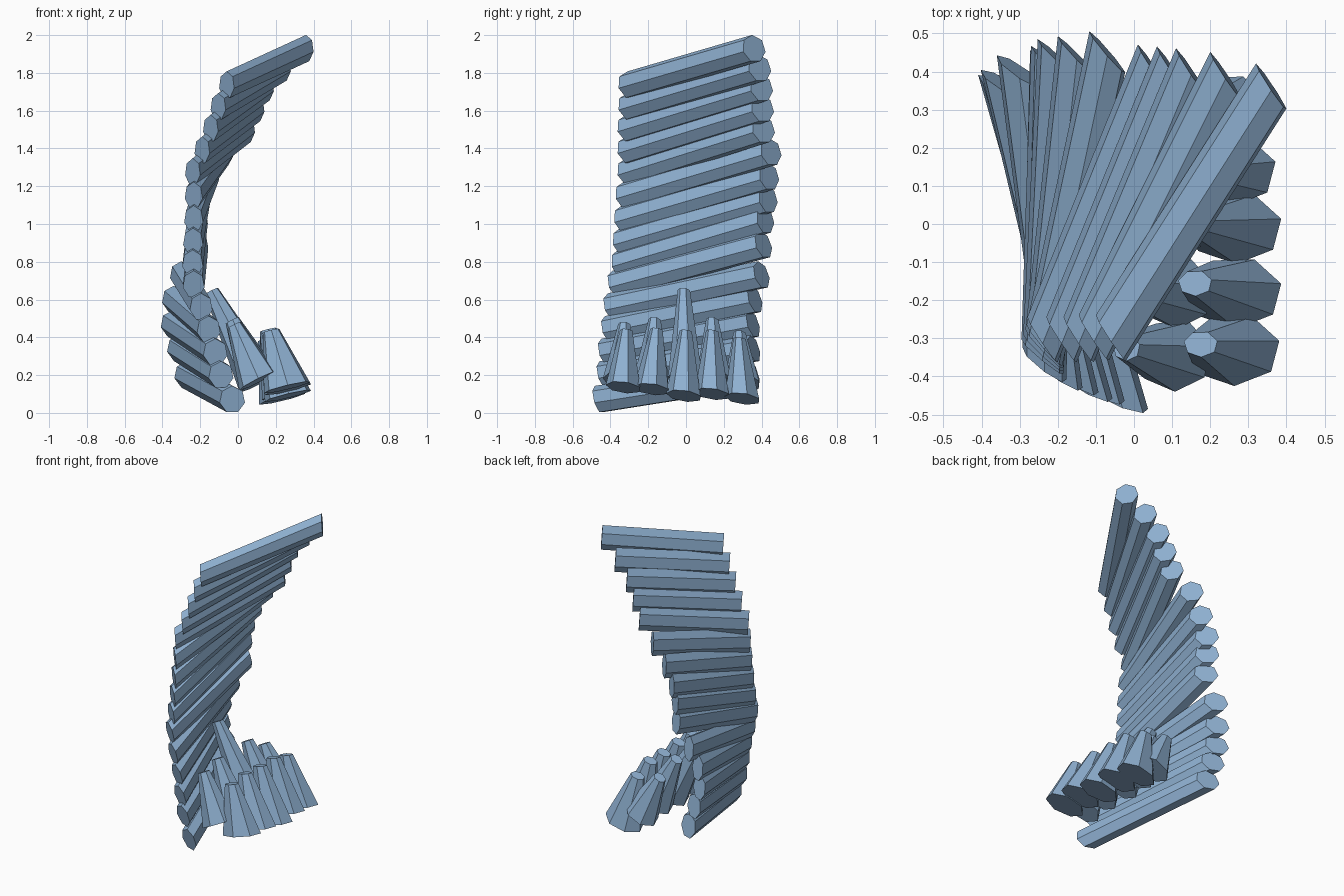
import bpy, bmesh, math
from mathutils import Vector as V

mat = bpy.data.materials.new("slate blue")
mat.diffuse_color = (0.27, 0.43, 0.63, 1)
SIDES = 7


def ring(c, u, v, phase):
    angs = [phase + math.tau * k / SIDES for k in range(SIDES)]
    return [c + u * math.cos(a) + v * math.sin(a) for a in angs]


def loft(name, rings):
    """Capped seven-sided prism between two rings."""
    bm = bmesh.new()
    a, b = [[bm.verts.new(p) for p in r] for r in rings]
    bm.faces.new(a)
    bm.faces.new(b)
    for k in range(SIDES):
        j = (k + 1) % SIDES
        bm.faces.new((a[k], a[j], b[j], b[k]))
    bmesh.ops.recalc_face_normals(bm, faces=bm.faces)
    me = bpy.data.meshes.new(name)
    bm.to_mesh(me)
    bm.free()
    me.materials.append(mat)
    ob = bpy.data.objects.new(name, me)
    bpy.context.collection.objects.link(ob)


# Twisting stack of beams: near end x, y, z and far end x, y, z
beams = [
    (-.03, -.465, .07, -.27, .36, .20), (-.09, -.44, .20, -.31, .36, .34),
    (-.12, -.43, .32, -.345, .355, .47), (-.155, -.41, .44, -.34, .365, .60),
    (-.195, -.395, .56, -.30, .40, .73), (-.235, -.37, .68, -.215, .41, .89),
    (-.24, -.35, .79, -.215, .42, 1.02), (-.238, -.34, .905, -.20, .435, 1.13),
    (-.235, -.33, 1.025, -.15, .44, 1.25), (-.235, -.32, 1.15, -.07, .45, 1.38),
    (-.24, -.305, 1.275, .05, .41, 1.50), (-.19, -.305, 1.39, .10, .405, 1.61),
    (-.145, -.305, 1.505, .15, .40, 1.72), (-.105, -.30, 1.62, .24, .39, 1.825),
    (-.06, -.30, 1.735, .36, .36, 1.928),
]
R = .073
for i, (x0, y0, z0, x1, y1, z1) in enumerate(beams):
    ang = math.radians(-20 - 3.2 * i if i < 10 else -56)   # end cap heading
    u = V((math.cos(ang), math.sin(ang), 0)) * R
    lean = .25 if i < 6 else .13
    v = V((0, -lean, 1)) * R
    loft("beam_%02d" % (i + 1), [ring(V((x0, y0, z0)), u, v, math.pi / 2),
                                 ring(V((x1, y1, z1)), u, v, math.pi / 2)])

# Two rows of leaning tapered spikes: base centre, top centre
front = [(.26, -.33, .135, .175, -.315, .435), (.265, -.18, .125, .16, -.155, .44),
         (.265, -.01, .09, .16, 0, .43), (.25, .14, .10, .16, .14, .43),
         (.235, .30, .075, .15, .285, .39)]
back = [(.105, -.345, .17, -.02, -.325, .465), (.11, -.18, .18, -.03, -.165, .49),
        (.10, 0, .18, -.14, -.01, .645), (.11, .15, .18, -.03, .14, .49),
        (.11, .30, .16, -.01, .285, .42)]
rows = (("front_spike", front, V((.125, 0, .03))),
        ("back_spike", back, V((.10, 0, .05))))
for name, row, u in rows:
    for k, s in enumerate(row):
        v = V((0, .095, -.012))
        loft("%s_%d" % (name, k + 1),
             [ring(V(s[:3]), u, v, .25), ring(V(s[3:]), u * .36, v * .36, .25)])
